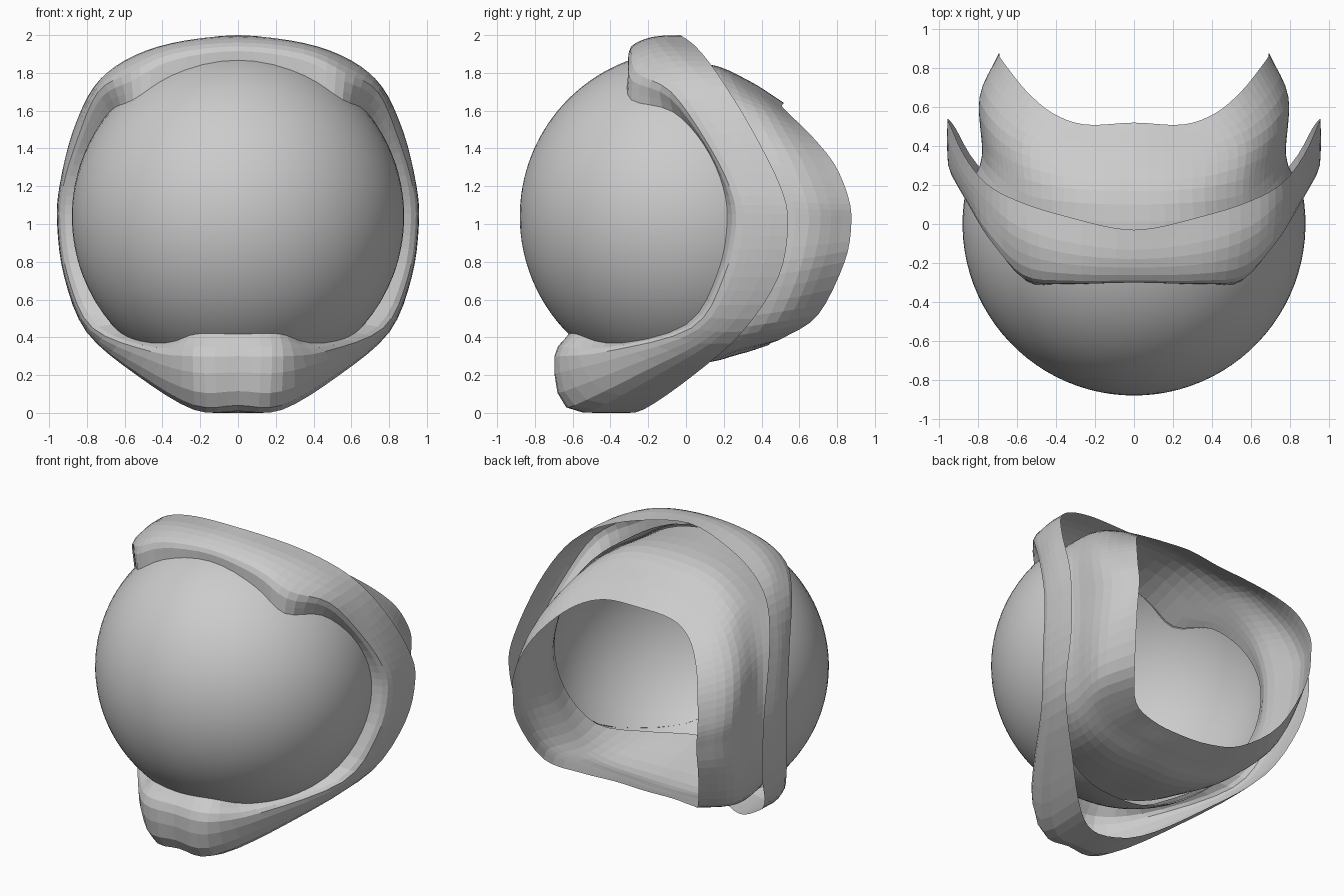
import bpy, bmesh
from mathutils import Vector as V

CENTRE, R = V((0, 0, 1.04)), 0.88


def catmull(a, b, c, d, t):
    return 0.5 * (2*b + (c-a)*t + (2*a-5*b+4*c-d)*t*t + (3*b-a-3*c+d)*t**3)


def sample(pts, steps, before, after):
    p = [before] + pts + [after]
    out = [catmull(*p[i:i+4], s/steps) for i in range(len(pts)-1) for s in range(steps)]
    return out + [pts[-1]]


def half_ring(pts, steps=4):
    # smooth half loop from top centre to bottom centre, symmetric at x = 0
    pts = [V(p) for p in pts]
    flip = lambda v: V((-v.x, v.y, v.z))
    ring = sample(pts, steps, flip(pts[1]), flip(pts[-2]))
    ring[0].x = ring[-1].x = 0
    return ring


def seat_on_dome(ring, r):
    # pull points that float outside the dome down onto it
    return [CENTRE + (p-CENTRE).normalized() * min((p-CENTRE).length, r) for p in ring]


def build(name, rows):
    # skin rows of points, then mirror across x
    bm = bmesh.new()
    grid = [[bm.verts.new(p) for p in row] for row in rows]
    for a, b in zip(grid, grid[1:]):
        for i in range(len(a)-1):
            bm.faces.new((a[i], a[i+1], b[i+1], b[i]))
    bmesh.ops.remove_doubles(bm, verts=bm.verts, dist=1e-4)
    bmesh.ops.recalc_face_normals(bm, faces=bm.faces)
    me = bpy.data.meshes.new(name)
    bm.to_mesh(me)
    bm.free()
    ob = bpy.data.objects.new(name, me)
    bpy.context.collection.objects.link(ob)
    m = ob.modifiers.new("mirror", 'MIRROR')
    m.merge_threshold = 0.001
    return ob


def loft(name, rings, steps):
    cols = [sample(list(c), steps, 2*c[0]-c[1], 2*c[-1]-c[-2]) for c in zip(*rings)]
    for col in cols:
        for p in col:
            p.z = max(p.z, 0)
    return build(name, list(zip(*cols)))


# outer band: back edge, middle, front edge, rim touching the dome
band_back = half_ring([(0, -.03, 2), (.35, .04, 1.95), (.6, .12, 1.86), (.76, .21, 1.73),
                       (.87, .35, 1.5), (.94, .5, 1.2), (.955, .54, 1), (.915, .49, .72),
                       (.8, .3, .43), (.53, .04, .2), (.24, -.22, .02), (0, -.34, 0)])
band_mid = half_ring([(0, -.18, 1.99), (.35, -.15, 1.955), (.6, -.07, 1.86), (.76, .08, 1.72),
                      (.875, .22, 1.48), (.945, .36, 1.2), (.957, .4, 1), (.92, .34, .72),
                      (.8, .16, .43), (.53, -.24, .21), (.23, -.59, .04), (0, -.63, .04)])
band_front = half_ring([(0, -.29, 1.94), (.35, -.29, 1.9), (.57, -.26, 1.8), (.74, -.08, 1.7),
                        (.85, .1, 1.45), (.925, .23, 1.2), (.94, .265, 1), (.9, .2, .72),
                        (.77, .03, .45), (.46, -.42, .325), (.24, -.67, .3), (0, -.69, .3)])
band_rim = half_ring([(0, -.3, 1.86), (.35, -.31, 1.79), (.57, -.3, 1.67), (.69, -.07, 1.6),
                      (.8, .1, 1.42), (.86, .2, 1.2), (.865, .22, 1), (.82, .17, .74),
                      (.66, 0, .47), (.38, -.43, .365), (.22, -.58, .42), (0, -.61, .43)])
loft("outer_band", [band_back, band_mid, band_front, seat_on_dome(band_rim, .875)], 3)

# inner liner: front opening, two bands, scooped back edge
liner_front = half_ring([(0, -.3, 1.85), (.35, -.3, 1.78), (.56, -.28, 1.66), (.68, -.06, 1.59),
                         (.79, .1, 1.42), (.85, .2, 1.2), (.86, .22, 1), (.81, .17, .74),
                         (.66, .02, .48), (.45, -.25, .38), (.25, -.4, .36), (0, -.44, .36)])
liner_a = half_ring([(0, .1, 1.85), (.3, .11, 1.82), (.52, .14, 1.71), (.64, .2, 1.58),
                     (.73, .28, 1.4), (.77, .33, 1.2), (.78, .35, 1), (.76, .32, .72),
                     (.66, .22, .45), (.5, .12, .32), (.25, .05, .27), (0, .05, .27)])
liner_b = half_ring([(0, .33, 1.76), (.3, .33, 1.73), (.53, .4, 1.63), (.66, .47, 1.5),
                     (.75, .56, 1.33), (.79, .63, 1.15), (.79, .65, 1), (.78, .6, .75),
                     (.69, .48, .48), (.5, .33, .36), (.25, .28, .32), (0, .28, .31)])
liner_back = half_ring([(0, .52, 1.64), (.25, .51, 1.62), (.42, .57, 1.56), (.55, .68, 1.45),
                        (.64, .79, 1.31), (.69, .86, 1.14), (.69, .875, 1), (.68, .84, .8),
                        (.58, .7, .52), (.42, .52, .4), (.22, .45, .37), (0, .44, .36)])
loft("inner_liner", [seat_on_dome(liner_front, .865), liner_a, liner_b, liner_back], 4)

# front dome: spherical bowl from the front pole to just behind the rim
dome_edge = half_ring([(0, -.24, 1.85), (.35, -.24, 1.78), (.56, -.18, 1.67), (.68, .02, 1.59),
                       (.79, .17, 1.42), (.85, .26, 1.2), (.86, .28, 1), (.81, .23, .74),
                       (.67, .1, .47), (.5, -.06, .32), (.25, -.15, .22), (0, -.15, .2)])
pole = V((0, -1, 0))
rim = [(p - CENTRE).normalized() for p in dome_edge]
dome = build("front_dome", [[CENTRE + R * pole.slerp(d, k/28) for d in rim] for k in range(29)])
for poly in dome.data.polygons:
    poly.use_smooth = True
